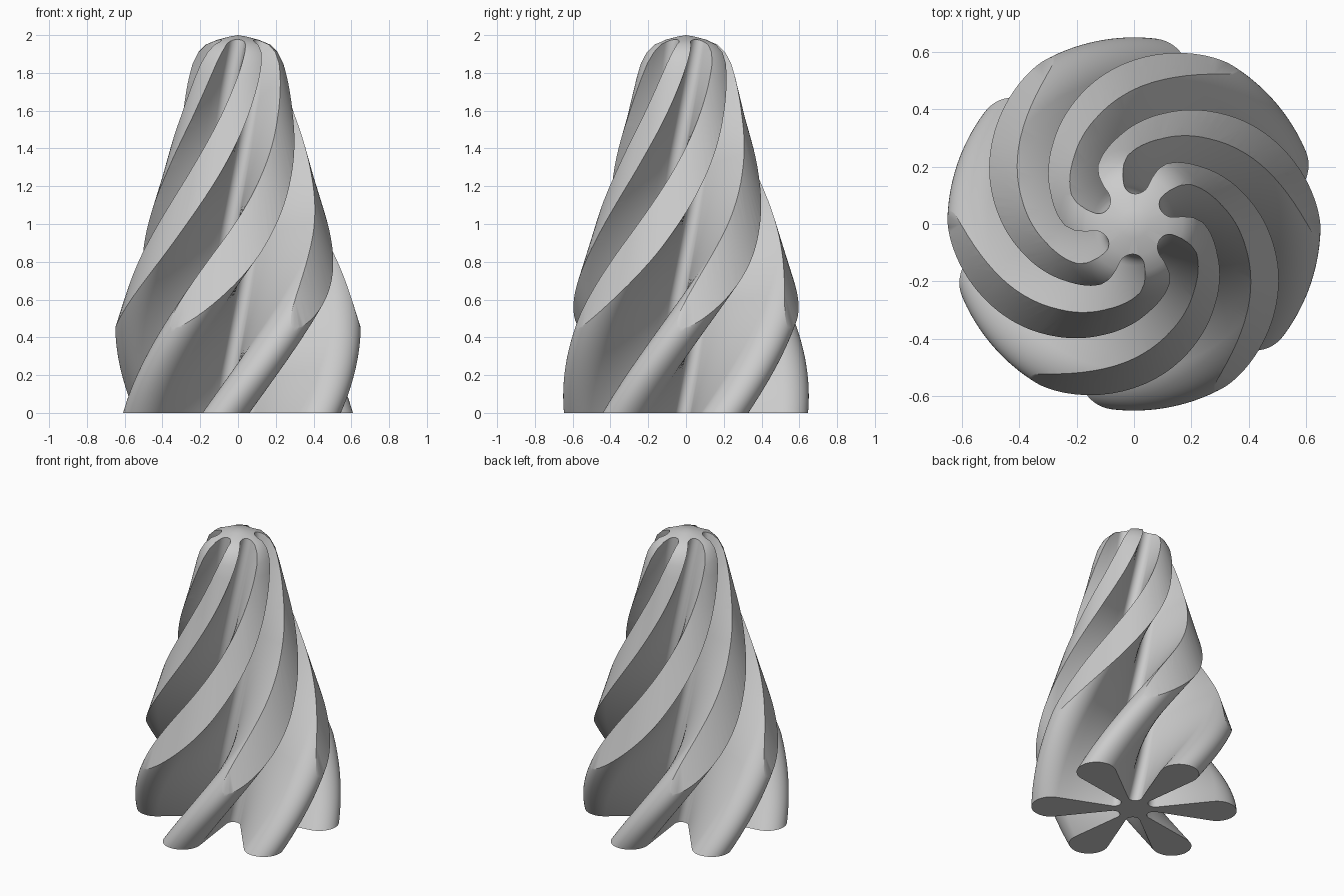
import bpy, bmesh, math
from mathutils import Vector, Matrix

cube = bpy.data.objects.get("Cube")
if cube:
    bpy.data.objects.remove(cube)

RIBS = 6
LAYERS = 100
START = math.radians(83)      # direction of the first rib at the base
TWIST = math.radians(78.5)    # turn per unit of height
HEIGHT = 2.0


def half_rib():
    """Half a rib pointing along +x, from its tip to the groove bottom."""
    pts = []
    for i in range(15):                                   # round tip
        a = math.radians(104) * i / 14
        pts.append(Vector((0.525 + 0.125 * math.cos(a), 0.125 * math.sin(a))))
    centre = Vector((0.15 * math.cos(math.pi / RIBS), 0.15 * math.sin(math.pi / RIBS)))
    arc = []
    for i in range(7):                                    # round groove bottom
        a = math.radians(284 - 74 * i / 6)
        arc.append(centre + 0.045 * Vector((math.cos(a), math.sin(a))))
    wall = [pts[-1].lerp(arc[0], i / 6) for i in range(1, 6)]
    return pts + wall + arc


# Six-ribbed cross-section
half = half_rib()
mirrored = [Vector((p.x, -p.y)) for p in reversed(half[1:-1])]
rib = mirrored + half
section = []
for k in range(RIBS):
    turn = Matrix.Rotation(START + k * math.tau / RIBS, 2)
    section += [turn @ p for p in rib]


def new_object(name, bm):
    mesh = bpy.data.meshes.new(name)
    bmesh.ops.recalc_face_normals(bm, faces=bm.faces)
    bm.to_mesh(mesh)
    bm.free()
    obj = bpy.data.objects.new(name, mesh)
    bpy.context.collection.objects.link(obj)
    return obj


# Twisted ribbed column
bm = bmesh.new()
rings = []
for j in range(LAYERS + 1):
    z = (HEIGHT + 0.05) * j / LAYERS
    turn = Matrix.Rotation(TWIST * z, 2)
    rings.append([bm.verts.new((*(turn @ p), z)) for p in section])
n = len(section)
for low, high in zip(rings, rings[1:]):
    for i in range(n):
        bm.faces.new((low[i], low[(i + 1) % n], high[(i + 1) % n], high[i]))
bm.faces.new(rings[0][::-1])
bm.faces.new(rings[-1])
bmesh.ops.triangulate(bm, faces=[f for f in bm.faces if len(f.verts) == 4])
body = new_object("twisted_ribbed_body", bm)

# Tapered envelope that trims the ribs
profile = [(0, -0.2), (0.86, -0.2), (0.65, 0.45), (0.59, 0.64), (0.505, 0.91), (0.4, 1.25),
           (0.31, 1.57), (0.262, 1.77), (0.24, 1.85), (0.21, 1.91), (0.17, 1.95),
           (0.11, 1.975), (0.05, 1.991), (0, HEIGHT)]
bm = bmesh.new()
verts = [bm.verts.new((r, 0, z)) for r, z in profile]
edges = [bm.edges.new(pair) for pair in zip(verts, verts[1:])]
bmesh.ops.spin(bm, geom=verts + edges, cent=(0, 0, 0), axis=(0, 0, 1),
               angle=math.tau, steps=96, use_merge=True)
bmesh.ops.remove_doubles(bm, verts=bm.verts, dist=0.0001)
envelope = new_object("envelope_cutter", bm)
envelope.hide_render = True

trim = body.modifiers.new("trim", "BOOLEAN")
trim.operation = "INTERSECT"
trim.solver = "EXACT"
trim.object = envelope

bpy.ops.object.select_all(action="DESELECT")
body.select_set(True)
bpy.context.view_layer.objects.active = body
bpy.ops.object.modifier_apply(modifier=trim.name)
bpy.data.objects.remove(envelope)

# Plain grey finish
GREY = (0.6, 0.6, 0.6, 1)
mat = bpy.data.materials.new("light_grey")
mat.use_nodes = True
mat.diffuse_color = GREY
mat.node_tree.nodes["Principled BSDF"].inputs["Base Color"].default_value = GREY
body.data.materials.clear()
body.data.materials.append(mat)
bpy.ops.object.shade_smooth_by_angle(angle=math.radians(28))
